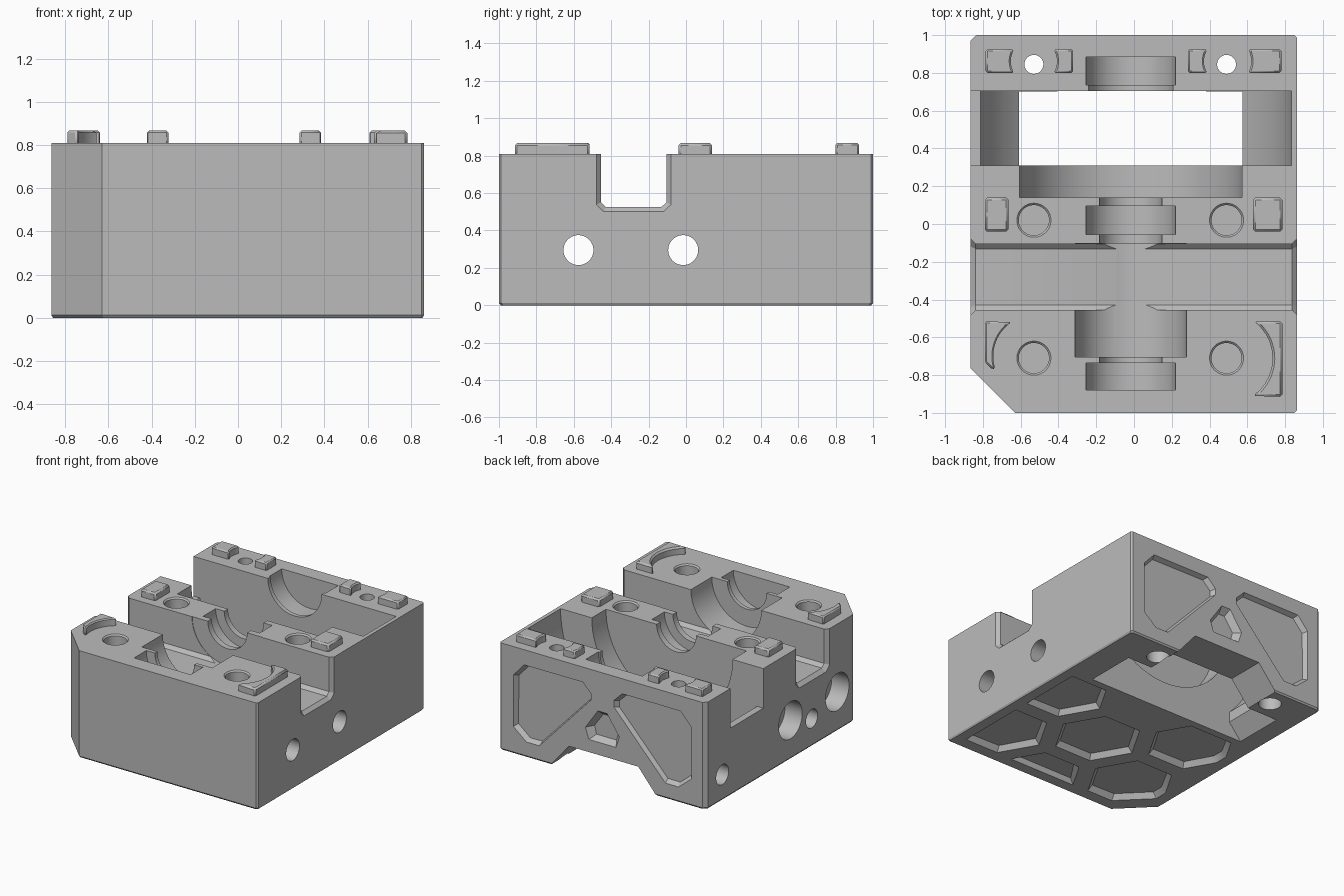
import bpy, bmesh
from math import sin, cos, pi, radians, atan2, hypot

if "Cube" in bpy.data.objects:
    bpy.data.objects.remove(bpy.data.objects["Cube"], do_unlink=True)

grey = bpy.data.materials.new("plain grey")
grey.use_nodes = True
COLOUR = (0.5, 0.5, 0.5, 1)
grey.diffuse_color = COLOUR
grey.node_tree.nodes["Principled BSDF"].inputs["Base Color"].default_value = COLOUR

TOP = 0.81      # height of the parting face
CX = -0.017     # shaft centre line
PLACE = {"x": lambda u, v, d: (d, u, v),
         "y": lambda u, v, d: (u, d, v),
         "z": lambda u, v, d: (u, v, d)}


def loft(name, axis, sections):
    """Solid through matching outlines, each given as (depth, points)."""
    bm = bmesh.new()
    rings = [[bm.verts.new(PLACE[axis](u, v, d)) for u, v in pts] for d, pts in sections]
    for a, b in zip(rings, rings[1:]):
        for i in range(len(a)):
            j = (i + 1) % len(a)
            bm.faces.new((a[i], a[j], b[j], b[i]))
    bm.faces.new(rings[0])
    bm.faces.new(rings[-1])
    bmesh.ops.recalc_face_normals(bm, faces=bm.faces)
    mesh = bpy.data.meshes.new(name)
    bm.to_mesh(mesh)
    bm.free()
    mesh.materials.append(grey)
    obj = bpy.data.objects.new(name, mesh)
    bpy.context.collection.objects.link(obj)
    return obj


def rect(u0, u1, v0, v1):
    return [(u0, v0), (u1, v0), (u1, v1), (u0, v1)]


def circle(u, v, r, n=64):
    return [(u + r * cos(2 * pi * (i + .5) / n), v + r * sin(2 * pi * (i + .5) / n)) for i in range(n)]


def shrink(pts, amount):
    """Inset an outline towards its middle."""
    cu = sum(p[0] for p in pts) / len(pts)
    cv = sum(p[1] for p in pts) / len(pts)
    out = []
    for u, v in pts:
        k = 1 - amount / hypot(u - cu, v - cv)
        out.append((cu + (u - cu) * k, cv + (v - cv) * k))
    return out


def clip(pts, a, b, c):
    """Keep the part of an outline where a*u + b*v <= c."""
    out = []
    for p, q in zip(pts, pts[1:] + pts[:1]):
        dp, dq = a * p[0] + b * p[1] - c, a * q[0] + b * q[1] - c
        if dp <= 0:
            out.append(p)
        if dp * dq < 0:
            t = dp / (dp - dq)
            out.append((p[0] + t * (q[0] - p[0]), p[1] + t * (q[1] - p[1])))
    return out


def arc(centre, start, end, n=10):
    """Arc between two points, easing the radius when they differ."""
    (cu, cv), out = centre, []
    a0, a1 = (atan2(p[1] - cv, p[0] - cu) for p in (start, end))
    r0, r1 = (hypot(p[0] - cu, p[1] - cv) for p in (start, end))
    a1 = a0 + (a1 - a0 + pi) % (2 * pi) - pi
    for i in range(n + 1):
        t = i / n
        r, a = r0 + (r1 - r0) * t, a0 + (a1 - a0) * t
        out.append((cu + r * cos(a), cv + r * sin(a)))
    return out


def finish(obj):
    bpy.ops.object.select_all(action='DESELECT')
    obj.select_set(True)
    bpy.context.view_layer.objects.active = obj
    bpy.ops.object.shade_smooth_by_angle(angle=radians(30))


# Main block with one cut front corner and a fine bottom chamfer
outline = [(-.63, -1), (.85, -1), (.862, -.988), (.862, .988), (.85, 1),
           (-.837, 1), (-.865, .972), (-.865, -.765)]
body = loft("housing_block", "z", [(0, shrink(outline, .012)), (.012, outline), (TOP, outline)])
cutters = []


def cut(axis, *sections):
    cutters.append(loft("cutter", axis, sections))


def bore(axis, u, v, r, d0, d1):
    pts = circle(u, v, r)
    cut(axis, (d0, pts), (d1, pts))


def box(x0, x1, y0, y1, z0, z1):
    pts = rect(x0, x1, y0, y1)
    cut("z", (z0, pts), (z1, pts))


# Shaft, bearing, pulley and flange seats along the parting face
for r, y0, y1 in ((.237, .735, .885), (.225, .65, .74), (.59, .14, .35),
                  (.165, -.2, .2), (.237, -.055, .095), (.295, -.705, -.102),
                  (.165, -.78, -.65), (.237, -.88, -.735)):
    bore("y", CX, TOP, r, y0, y1)

# Drum bay, its open side and the window through the floor
bore("y", CX, TOP, .851, .31, .703)
box(-1, -.81, .31, .703, .51, 1)
wx0, wx1 = CX - .592, CX + .592
cut("y", (.3105, [(wx0 - .11, -.01), (wx1 + .07, -.01), (wx1, .12), (wx1, .5), (wx0, .5), (wx0, .12)]),
    (.7025, [(wx0 - .11, -.01), (wx1 + .07, -.01), (wx1, .12), (wx1, .5), (wx0, .5), (wx0, .12)]))

# Cross slot, flared at both ends


def slot(o):
    return [(-.455 - o, 1), (-.455 - o, .55 - o / 2), (-.428 - o / 2, .525 - o),
            (-.132 + o / 2, .525 - o), (-.105 + o, .55 - o / 2), (-.105 + o, 1)]


cut("x", (-.9, slot(.06)), (-.838, slot(0)), (.836, slot(0)), (.9, slot(.06)))

# Screw holes from the top, with counterbores beneath the rear pair
for x in (-.53, .49):
    bore("z", x, .845, .05, -.1, 1)
    bore("z", x, .845, .08, -.1, .1)
    for y in (.02, -.71):
        bore("z", x, y, .08, .5, 1)
        cut("z", (TOP - .01, circle(x, y, .08)), (TOP + .01, circle(x, y, .1)))

# Side rod holes with large mouths, plus small side holes
for y in (-.575, -.015):
    bore("x", y, .295, .08, -1, 1)
    bore("x", y, .295, .14, -1, -.72)
bore("x", -.27, .21, .07, -1, -.6)
bore("x", .8, .195, .075, -1, -.72)

# Sloped notch under the rear wall
notch = [(.44, -.01), (.28, .18), (-.3, .18), (-.46, -.01)]
cut("y", (.6, notch), (1.1, notch))

# Rear face pockets
panel = [(.16, .7), (.66, .7), (.75, .6), (.75, .2), (.64, .11), (.53, .11), (.09, .58), (.09, .63)]
for s in (1, -1):
    pts = [(s * u, v) for u, v in panel]
    cut("y", (1.01, pts), (.965, shrink(pts, .03)))
gusset = [(.04, .52), (.15, .36), (.12, .27), (-.12, .27), (-.15, .36), (-.04, .52)]
cut("y", (1.01, gusset), (.95, shrink(gusset, .05)))

# Honeycomb pockets in the underside
for hx, hy in ((.08, -.3), (.65, .03), (.65, -.63), (-.49, .03), (-.49, -.63), (.08, -.96)):
    hexagon = [(hx + .32 * cos(i * pi / 3), hy + .32 * sin(i * pi / 3)) for i in range(6)]
    for a, b, c in ((1, 0, .78), (-1, 0, .78), (0, 1, .26), (0, -1, .91), (-1, -1, 1.46)):
        hexagon = clip(hexagon, a, b, c)
    cut("z", (-.01, hexagon), (.04, shrink(hexagon, .04)))

# Carve everything out of the block
bpy.context.view_layer.objects.active = body
for c in cutters:
    mod = body.modifiers.new("cut", 'BOOLEAN')
    mod.operation, mod.solver, mod.object = 'DIFFERENCE', 'EXACT', c
    bpy.ops.object.modifier_apply(modifier=mod.name)
    bpy.data.objects.remove(c, do_unlink=True)
finish(body)


# Raised locating pegs
def peg(name, pts):
    obj = loft(name, "z", [(.79, pts), (.867, pts)])
    mod = obj.modifiers.new("soft_edges", 'BEVEL')
    mod.width, mod.segments, mod.limit_method, mod.angle_limit = .012, 1, 'ANGLE', radians(40)
    finish(obj)


for side, hx, outer, inner in (("right", -.53, (-.785, -.635), (-.425, -.322)),
                               ("left", .49, (.78, .605), (.285, .388))):
    hole = (hx, .845)
    for kind, (far, near) in (("outer", outer), ("inner", inner)):
        if kind == "inner":
            far, near = (near, far) if side == "right" else (far, near)
        peg(f"{side}_rear_{kind}_peg",
            [(far, .925), (far, .8)] + arc(hole, (near, .8), (near, .925), 8))
peg("right_middle_peg", rect(-.79, -.665, -.04, .14))
peg("left_middle_peg", rect(.63, .785, -.04, .14))
peg("left_front_peg", [(.785, -.515), (.785, -.915)] + arc((.49, -.71), (.63, -.91), (.635, -.515))[::1])
peg("right_front_peg", [(-.79, -.515), (-.79, -.73), (-.75, -.77)] + arc((-.53, -.71), (-.735, -.765), (-.65, -.52)))
